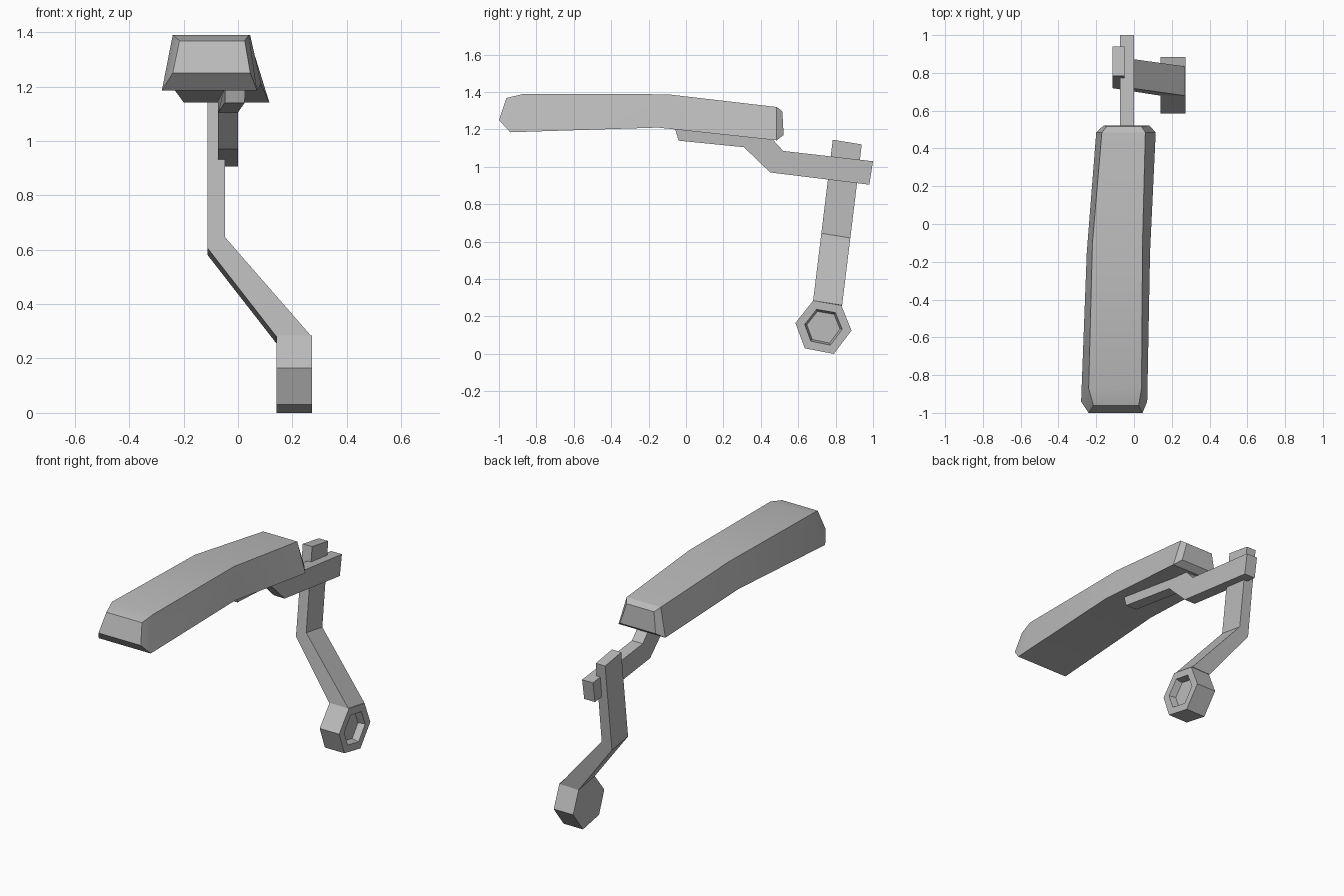
import bpy
import bmesh

cube = bpy.data.objects.get("Cube")
if cube:
    bpy.data.objects.remove(cube, do_unlink=True)

# Single flat grey
grey = bpy.data.materials.new("plain grey")
grey.use_nodes = True
grey.diffuse_color = (0.5, 0.5, 0.5, 1)
grey.node_tree.nodes["Principled BSDF"].inputs["Base Color"].default_value = grey.diffuse_color


def loft(name, rings, recess=False):
    """Skin matching rings of points and cap both ends."""
    bm = bmesh.new()
    loops = [[bm.verts.new(p) for p in ring] for ring in rings]
    n = len(loops[0])
    for a, b in zip(loops, loops[1:]):
        for i in range(n):
            j = (i + 1) % n
            bm.faces.new((a[i], a[j], b[j], b[i]))
    bm.faces.new(loops[0][::-1])
    end = bm.faces.new(loops[-1])
    bmesh.ops.recalc_face_normals(bm, faces=bm.faces[:])
    if recess:
        bmesh.ops.inset_region(bm, faces=[end], thickness=0.05)
        bmesh.ops.inset_region(bm, faces=[end], thickness=0.012, depth=-0.04)
    mesh = bpy.data.meshes.new(name)
    bm.to_mesh(mesh)
    bm.free()
    mesh.materials.append(grey)
    obj = bpy.data.objects.new(name, mesh)
    bpy.context.collection.objects.link(obj)
    bpy.ops.object.select_all(action="DESELECT")
    obj.select_set(True)
    bpy.context.view_layer.objects.active = obj
    bpy.ops.object.shade_smooth_by_angle(angle=0.4)
    return obj


# Long tapered body: each station is a bottom and a top edge (left x, right x, y, z)
stations = [
    ((-0.24, 0.045, -1.0, 1.25), (-0.215, 0.025, -0.96, 1.368)),
    ((-0.28, 0.07, -0.94, 1.185), (-0.24, 0.04, -0.87, 1.39)),
    ((-0.25, 0.085, -0.15, 1.21), (-0.22, 0.045, -0.1, 1.388)),
    ((-0.2, 0.115, 0.485, 1.142), (-0.17, 0.06, 0.485, 1.32)),
    ((-0.16, 0.08, 0.522, 1.17), (-0.145, 0.04, 0.515, 1.297)),
]
loft("body", [[(b[0], b[2], b[3]), (b[1], b[2], b[3]),
               (t[1], t[2], t[3]), (t[0], t[2], t[3])] for b, t in stations])

# Cranked support arm under the body, drifting slightly sideways at its front
profile = [(-0.06, 1.21), (-0.04, 1.14), (0.31, 1.105), (0.45, 0.97), (0.98, 0.905),
           (1.0, 1.03), (0.52, 1.085), (0.46, 1.15), (0.36, 1.19)]


def drift(y):
    return max(0, 0.31 - y) * 0.07


loft("support_arm", [[(x + drift(y), y, z) for y, z in profile] for x in (-0.073, 0.0)])

# Bent crank strip, leaning backward toward the top
outline = [(-0.113, 1.145), (-0.05, 1.145), (-0.047, 0.645), (0.267, 0.285),
           (0.14, 0.282), (-0.113, 0.607)]
loft("crank", [[(x, 0.645 + 0.122 * z + 0.155 * s, z - 0.025 * s) for x, z in outline]
               for s in (0, 1)])

# Six-sided hub with a recess on its outer face
hexagon = [(0.68, 0.285), (0.83, 0.26), (0.885, 0.125), (0.79, 0.0), (0.635, 0.03), (0.585, 0.165)]
loft("hub", [[(x, y, z) for y, z in hexagon] for x in (0.141, 0.272)], recess=True)
